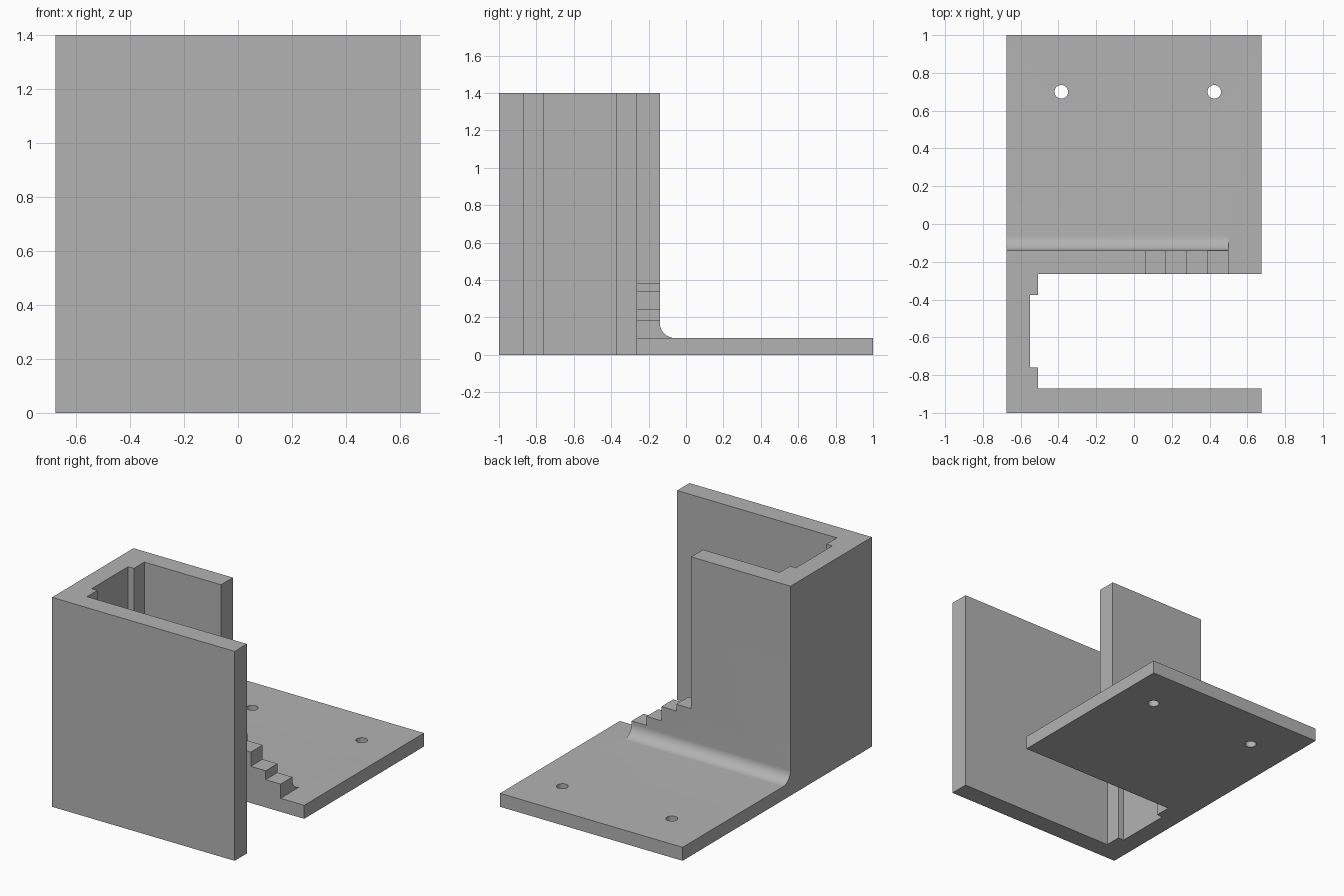
import bpy, bmesh, math
from mathutils import Vector

cube = bpy.data.objects.get("Cube")
if cube:
    bpy.data.objects.remove(cube, do_unlink=True)

grey = bpy.data.materials.new("plain grey")
grey.use_nodes = True
grey.diffuse_color = (0.45, 0.45, 0.45, 1)
grey.node_tree.nodes["Principled BSDF"].inputs["Base Color"].default_value = (0.45, 0.45, 0.45, 1)


def prism(name, profile, axis, start, end):
    """Extrude a 2D profile along an axis; the profile uses the other two axes in order."""
    def place(p, d):
        c = list(p)
        c.insert(axis, d)
        return Vector(c)
    bm = bmesh.new()
    face = bm.faces.new([bm.verts.new(place(p, start)) for p in profile])
    grown = bmesh.ops.extrude_face_region(bm, geom=[face])
    shift = place((0, 0), end - start)
    bmesh.ops.translate(bm, verts=[v for v in grown["geom"] if isinstance(v, bmesh.types.BMVert)], vec=shift)
    bmesh.ops.recalc_face_normals(bm, faces=bm.faces)
    mesh = bpy.data.meshes.new(name)
    bm.to_mesh(mesh)
    bm.free()
    mesh.materials.append(grey)
    obj = bpy.data.objects.new(name, mesh)
    bpy.context.collection.objects.link(obj)
    return obj


def combine(target, other, operation):
    mod = target.modifiers.new(operation.lower(), "BOOLEAN")
    mod.operation, mod.solver, mod.object = operation, "EXACT", other
    bpy.context.view_layer.objects.active = target
    bpy.ops.object.modifier_apply(modifier=mod.name)
    bpy.data.objects.remove(other, do_unlink=True)


W, BACK, INNER, THICK = 0.675, -0.14, -0.265, 0.09

# Tall sleeve: C-shaped section with a shallow groove in the side wall
bracket = prism("bracket", [
    (-W, -1), (W, -1), (W, -0.87), (-0.507, -0.87), (-0.507, -0.76), (-0.55, -0.76),
    (-0.55, -0.375), (-0.507, -0.375), (-0.507, INNER), (0.06, INNER), (0.06, BACK), (-W, BACK)],
    2, 0, 1.4)

# Mounting plate
plate = prism("mounting_plate", [(-W, INNER), (W, INNER), (W, 1), (-W, 1)], 2, 0, THICK)

# Staircase running down from the back wall
stairs = [(-0.1, 0)]
left = -0.1
for right, height in ((0.17, 0.385), (0.28, 0.34), (0.39, 0.245), (0.5, 0.185)):
    stairs += [(left, height), (right, height)]
    left = right
steps = prism("steps", stairs + [(left, 0)], 1, INNER, BACK)

# Concave fillet between the wall and the plate
R = 0.08
arc = [(BACK + R - R * math.cos(a), THICK + R - R * math.sin(a))
       for a in (math.pi / 2 * i / 16 for i in range(17))]
fillet = prism("fillet", [(BACK - 0.05, THICK + R)] + arc +
               [(BACK + R, 0.04), (BACK - 0.05, 0.04)], 0, -W, 0.5)

for part in (plate, steps, fillet):
    combine(bracket, part, "UNION")

# Screw holes
for x in (-0.385, 0.425):
    ring = [(x + 0.036 * math.cos(a), 0.7 + 0.036 * math.sin(a))
            for a in (math.tau * i / 32 for i in range(32))]
    cutter = prism("hole_cutter", ring, 2, -0.1, 0.2)
    cutter.hide_render = True
    combine(bracket, cutter, "DIFFERENCE")

# Smooth fillet and holes, keep the edges sharp
bpy.ops.object.select_all(action="DESELECT")
bracket.select_set(True)
bpy.context.view_layer.objects.active = bracket
bpy.ops.object.shade_smooth_by_angle(angle=math.radians(30))
